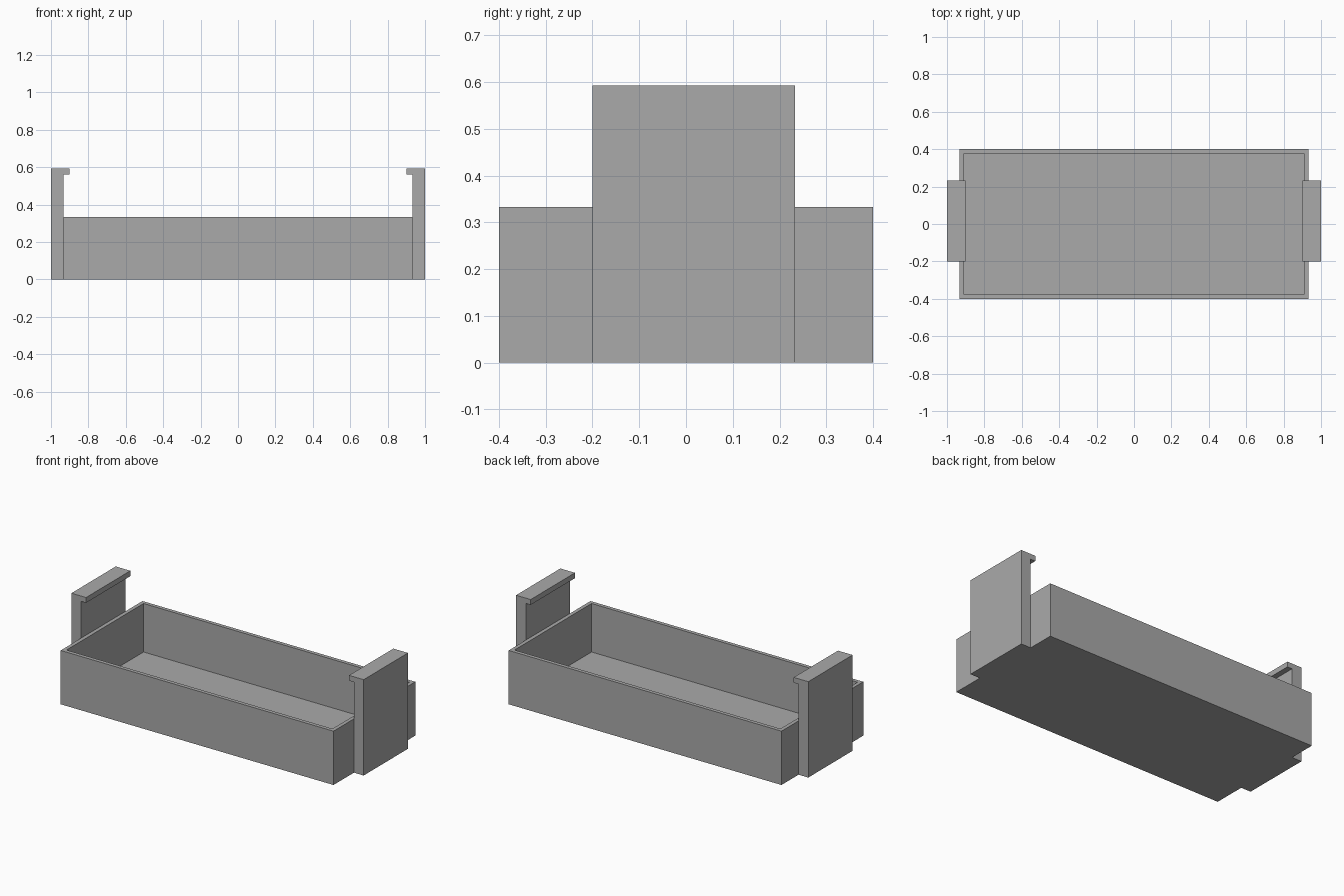
import bpy
import bmesh

cube = bpy.data.objects.get("Cube")
if cube:
    bpy.data.objects.remove(cube, do_unlink=True)

grey = bpy.data.materials.new("plain grey")
grey.use_nodes = True
colour = (0.4, 0.4, 0.4, 1)
grey.diffuse_color = colour
grey.node_tree.nodes["Principled BSDF"].inputs["Base Color"].default_value = colour

WALL = 0.033
LENGTH, DEPTH, HEIGHT = 1.867, 0.8, 0.333


def finish(name, bm):
    bmesh.ops.recalc_face_normals(bm, faces=bm.faces)
    mesh = bpy.data.meshes.new(name)
    bm.to_mesh(mesh)
    bm.free()
    mesh.materials.append(grey)
    obj = bpy.data.objects.new(name, mesh)
    bpy.context.collection.objects.link(obj)
    return obj


# Open tray: a box whose top is inset to the rim and pushed down to the floor
bm = bmesh.new()
bmesh.ops.create_cube(bm, size=1)
bmesh.ops.scale(bm, vec=(LENGTH, DEPTH, HEIGHT), verts=bm.verts)
bmesh.ops.translate(bm, vec=(0, 0, HEIGHT / 2), verts=bm.verts)
bm.normal_update()
top = max(bm.faces, key=lambda f: f.calc_center_median().z)
bmesh.ops.inset_region(bm, faces=[top], thickness=WALL)
well = bmesh.ops.extrude_discrete_faces(bm, faces=[top])["faces"][0]
bmesh.ops.translate(bm, vec=(0, 0, WALL - HEIGHT), verts=well.verts)
finish("tray", bm)

# Hooked end brackets: an upright plate with a lip turned inwards
TOP, LIP_BOTTOM = 0.593, 0.56
INNER, LIP, OUTER = LENGTH / 2, 0.9, 1.0
FRONT, BACK = -0.2, 0.233
profile = [(INNER, 0), (OUTER, 0), (OUTER, TOP), (LIP, TOP),
           (LIP, LIP_BOTTOM), (INNER, LIP_BOTTOM)]
for name, side in (("left_bracket", 1), ("right_bracket", -1)):
    bm = bmesh.new()
    face = bm.faces.new([bm.verts.new((side * x, FRONT, z)) for x, z in profile])
    swept = bmesh.ops.extrude_face_region(bm, geom=[face])["geom"]
    moved = [v for v in swept if isinstance(v, bmesh.types.BMVert)]
    bmesh.ops.translate(bm, vec=(0, BACK - FRONT, 0), verts=moved)
    finish(name, bm)
